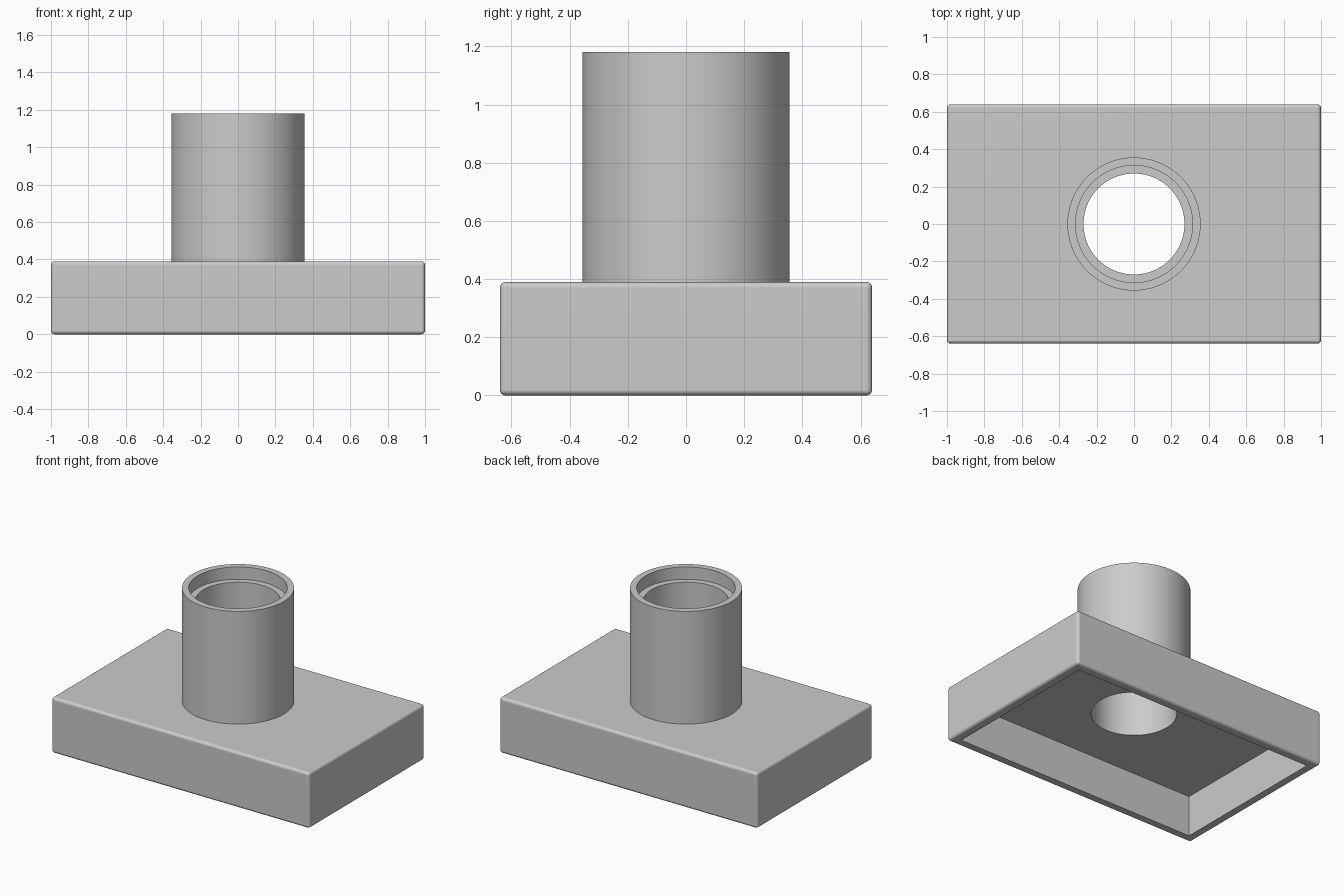
import bpy
import math

if "Cube" in bpy.data.objects:
    bpy.data.objects.remove(bpy.data.objects["Cube"], do_unlink=True)

# Main dimensions
LENGTH, WIDTH, BASE_TOP, TOP = 2.0, 1.28, 0.39, 1.18
WALL, CEILING, FILLET = 0.063, 0.285, 0.02
TUBE_R, SEAT_R, BORE_R, SEAT_DEPTH = 0.356, 0.313, 0.27, 0.087

grey = bpy.data.materials.new("light grey")
grey.use_nodes = True
COLOUR = (0.6, 0.6, 0.6, 1)
grey.diffuse_color = COLOUR
grey.node_tree.nodes["Principled BSDF"].inputs["Base Color"].default_value = COLOUR


def box(name, x, y, z0, z1):
    bpy.ops.mesh.primitive_cube_add(size=1, location=(0, 0, (z0 + z1) / 2))
    return finish(name, (x, y, z1 - z0))


def cylinder(name, radius, z0, z1):
    bpy.ops.mesh.primitive_cylinder_add(vertices=96, radius=radius, depth=z1 - z0,
                                        location=(0, 0, (z0 + z1) / 2))
    return finish(name, (1, 1, 1))


def finish(name, scale):
    ob = bpy.context.object
    ob.name = name
    ob.scale = scale
    bpy.ops.object.transform_apply(location=True, rotation=True, scale=True)
    ob.data.materials.append(grey)
    return ob


def combine(target, tool, operation):
    mod = target.modifiers.new(operation, 'BOOLEAN')
    mod.operation, mod.object, mod.solver = operation, tool, 'EXACT'
    bpy.context.view_layer.objects.active = target
    bpy.ops.object.modifier_apply(modifier=mod.name)
    bpy.data.objects.remove(tool, do_unlink=True)


# Rounded rectangular base
body = box("base_with_tube", LENGTH, WIDTH, 0, BASE_TOP)
bevel = body.modifiers.new("fillet", 'BEVEL')
bevel.width, bevel.segments = FILLET, 4
bpy.ops.object.modifier_apply(modifier=bevel.name)

# Upright tube
combine(body, cylinder("tube", TUBE_R, BASE_TOP - 0.05, TOP), 'UNION')

# Hollow underside, through bore and stepped seat at the mouth
combine(body, box("cavity", LENGTH - 2 * WALL, WIDTH - 2 * WALL, -0.1, CEILING), 'DIFFERENCE')
combine(body, cylinder("bore", BORE_R, 0.1, TOP + 0.1), 'DIFFERENCE')
combine(body, cylinder("seat", SEAT_R, TOP - SEAT_DEPTH, TOP + 0.1), 'DIFFERENCE')

# Smooth curved faces, crisp edges, flat large faces
bpy.ops.object.select_all(action='DESELECT')
body.select_set(True)
bpy.context.view_layer.objects.active = body
bpy.ops.object.shade_smooth_by_angle(angle=math.radians(35))
weighted = body.modifiers.new("weighted normals", 'WEIGHTED_NORMAL')
weighted.keep_sharp = True
